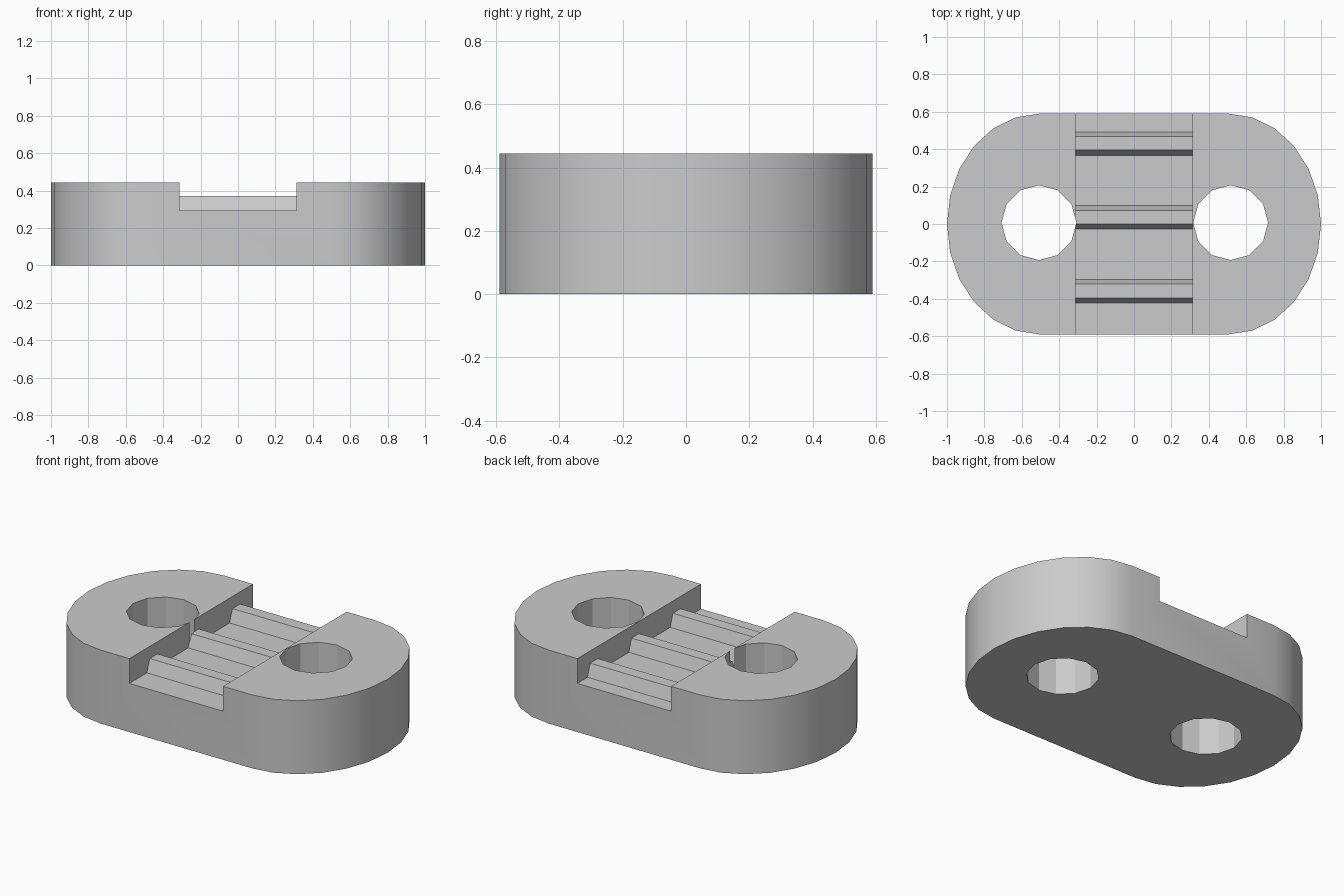
import bpy, bmesh
from math import cos, sin, radians
from mathutils import Vector

default = bpy.data.objects.get("Cube")
if default:
    bpy.data.objects.remove(default, do_unlink=True)

HEIGHT = 0.444
HALF_LEN, HALF_WIDTH = 1.0, 0.59
END_X = 0.505                                   # centre of each rounded end
GROOVE_HALF, FLOOR_Z, RIDGE_Z = 0.3135, 0.294, 0.37
HOLE_R, HOLE_Y = 0.2, 0.007
HOLES = {"left_hole": 0.517, "right_hole": -0.508}

grey = bpy.data.materials.new("light_grey")
grey.use_nodes = True
colour = (0.6, 0.6, 0.6, 1)
grey.diffuse_color = colour
grey.node_tree.nodes["Principled BSDF"].inputs["Base Color"].default_value = colour


def prism(name, points, direction):
    """Extrude a closed profile along a direction."""
    bm = bmesh.new()
    face = bm.faces.new([bm.verts.new(p) for p in points])
    top = bmesh.ops.extrude_face_region(bm, geom=[face])
    verts = [g for g in top["geom"] if isinstance(g, bmesh.types.BMVert)]
    bmesh.ops.translate(bm, verts=verts, vec=Vector(direction))
    bmesh.ops.recalc_face_normals(bm, faces=bm.faces[:])
    mesh = bpy.data.meshes.new(name)
    bm.to_mesh(mesh)
    bm.free()
    mesh.materials.append(grey)
    obj = bpy.data.objects.new(name, mesh)
    bpy.context.collection.objects.link(obj)
    return obj


def cut(body, cutter):
    """Subtract a cutter, then discard it."""
    cutter.hide_render = True
    mod = body.modifiers.new(cutter.name, "BOOLEAN")
    mod.operation, mod.solver, mod.object = "DIFFERENCE", "EXACT", cutter
    bpy.context.view_layer.objects.active = body
    bpy.ops.object.modifier_apply(modifier=mod.name)
    bpy.data.objects.remove(cutter, do_unlink=True)


# Rounded block: two half ellipses joined by straight sides
outline = []
for side, start in ((1, -90), (-1, 90)):
    for i in range(13):
        a = radians(start + 15 * i)
        outline.append((side * END_X + (HALF_LEN - END_X) * cos(a),
                        HALF_WIDTH * sin(a), 0))
body = prism("slotted_block", outline, (0, 0, HEIGHT))

# Cross groove whose floor carries three trapezoid ridges
profile = [(-0.7, FLOOR_Z)]
for shift in (-0.395, 0, 0.395):
    profile += [(shift - 0.028, FLOOR_Z), (shift, RIDGE_Z),
                (shift + 0.073, RIDGE_Z), (shift + 0.098, FLOOR_Z)]
profile += [(0.7, FLOOR_Z), (0.7, 0.6), (-0.7, 0.6)]
cut(body, prism("groove_cutter", [(-GROOVE_HALF, y, z) for y, z in profile],
                (2 * GROOVE_HALF, 0, 0)))

# Twelve-sided through holes
for name, x in HOLES.items():
    ring = [(x + HOLE_R * cos(radians(30 * i)),
             HOLE_Y + HOLE_R * sin(radians(30 * i)), -0.1) for i in range(12)]
    cut(body, prism(name, ring, (0, 0, 0.8)))

# Smooth round ends, crisp edges elsewhere
bpy.ops.object.select_all(action="DESELECT")
body.select_set(True)
bpy.context.view_layer.objects.active = body
bpy.ops.object.shade_smooth_by_angle(angle=radians(29))
